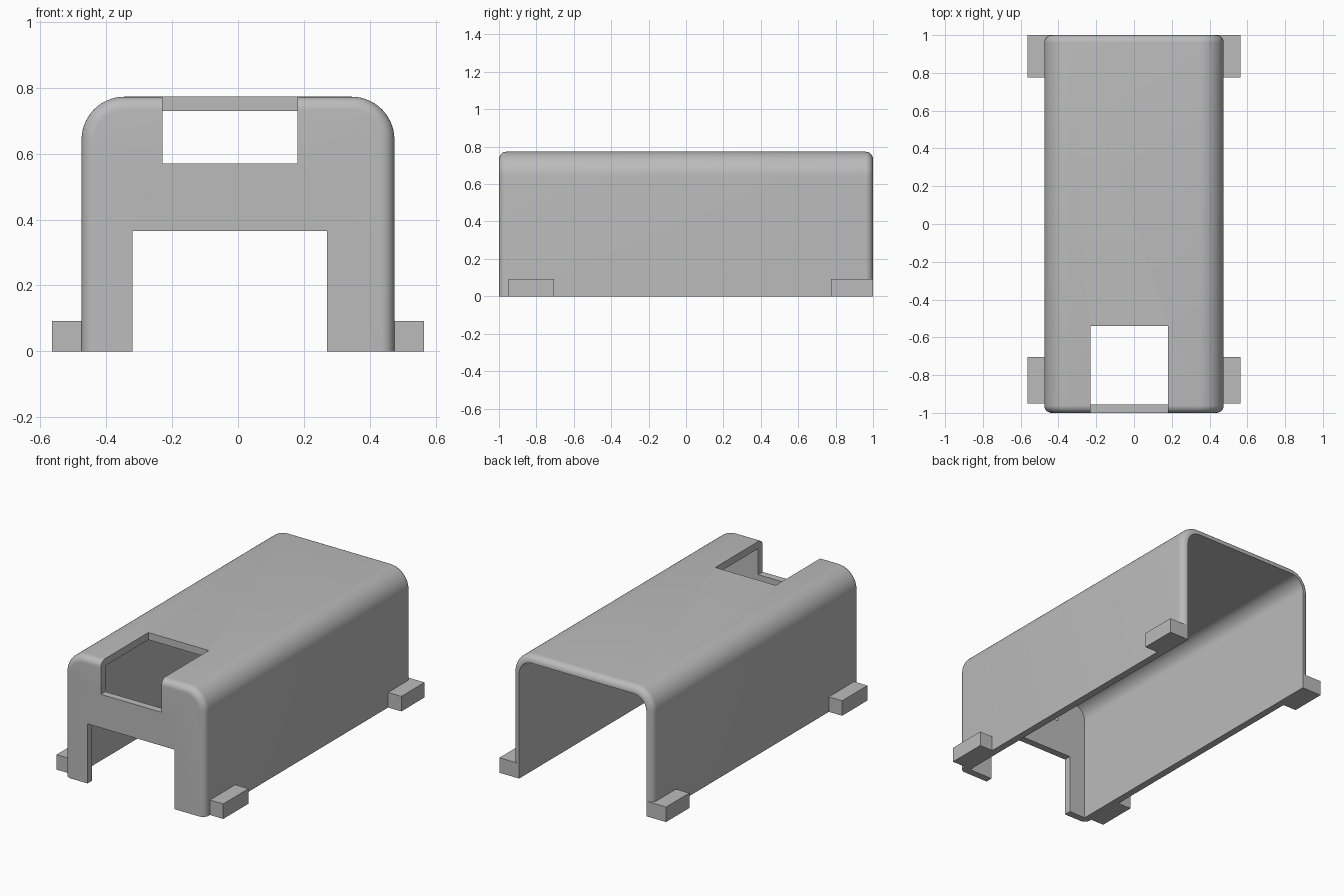
import bpy
import bmesh
import math

cube = bpy.data.objects.get("Cube")
if cube:
    bpy.data.objects.remove(cube, do_unlink=True)

HALF_W, HEIGHT, CORNER = 0.475, 0.773, 0.13
WALL, ROUND = 0.044, 0.04

grey = bpy.data.materials.new("plain grey")
grey.use_nodes = True
colour = (0.5, 0.5, 0.5, 1)
grey.diffuse_color = colour
grey.node_tree.nodes["Principled BSDF"].inputs["Base Color"].default_value = colour


def finish(name, bm):
    bmesh.ops.recalc_face_normals(bm, faces=bm.faces)
    mesh = bpy.data.meshes.new(name)
    bm.to_mesh(mesh)
    bm.free()
    mesh.materials.append(grey)
    obj = bpy.data.objects.new(name, mesh)
    bpy.context.collection.objects.link(obj)
    return obj


def box(name, x, y, z):
    bm = bmesh.new()
    bmesh.ops.create_cube(bm, size=1)
    for v in bm.verts:
        for i, (low, high) in enumerate((x, y, z)):
            v.co[i] = high if v.co[i] > 0 else low
    return finish(name, bm)


def arch(inset, bottom, steps=14):
    """Round-shouldered section, as (x, z) points from one foot to the other."""
    w, h, r = HALF_W - inset, HEIGHT - inset, CORNER - inset
    half = []
    for i in range(steps + 1):
        a = math.pi / 2 * i / steps
        half.append((w - r + r * math.cos(a), h - r + r * math.sin(a)))
    return ([(w, bottom)] + half + [(-x, z) for x, z in reversed(half)]
            + [(-w, bottom)])


def loft(name, sections, bottom):
    """Solid through arch sections given as (y, inset)."""
    bm = bmesh.new()
    rings = [[bm.verts.new((x, y, z)) for x, z in arch(inset, bottom)]
             for y, inset in sections]
    for a, b in zip(rings, rings[1:]):
        for i in range(len(a)):
            j = (i + 1) % len(a)
            bm.faces.new((a[i], a[j], b[j], b[i]))
    bm.faces.new(rings[0])
    bm.faces.new(rings[-1])
    return finish(name, bm)


# Housing with softly rounded end rims
rim = []
for i in range(9):
    a = math.pi / 2 * i / 8
    rim.append((1 - ROUND * (1 - math.sin(a)), ROUND * (1 - math.cos(a))))
housing = loft("housing", [(-y, d) for y, d in reversed(rim)] + rim, 0)

# Hollow inside, window over the front edge, and front doorway
cutters = [
    loft("hollow_cutter", [(-1 + WALL, WALL), (1.2, WALL)], -0.2),
    box("window_cutter", (-0.23, 0.18), (-1.2, -0.54), (0.57, 1)),
    box("doorway_cutter", (-0.32, 0.27), (-1.2, -0.8), (-0.2, 0.365)),
]
for cutter in cutters:
    cutter.hide_render = True
    cut = housing.modifiers.new(cutter.name, "BOOLEAN")
    cut.operation = "DIFFERENCE"
    cut.solver = "EXACT"
    cut.object = cutter

# Bake the cuts, then drop the cutters
bpy.context.view_layer.update()
result = housing.evaluated_get(bpy.context.evaluated_depsgraph_get())
baked = bpy.data.meshes.new_from_object(result)
housing.modifiers.clear()
housing.data = baked
for cutter in cutters:
    bpy.data.objects.remove(cutter, do_unlink=True)

bpy.ops.object.select_all(action="DESELECT")
housing.select_set(True)
bpy.context.view_layer.objects.active = housing
bpy.ops.object.shade_smooth_by_angle(angle=math.radians(30))

# Mounting feet, reaching through the wall thickness
for end, y in (("front", (-0.95, -0.705)), ("back", (0.775, 1))):
    for side, s in (("left", 1), ("right", -1)):
        x = sorted((s * (HALF_W - WALL), s * 0.565))
        box(f"{end}_{side}_foot", x, y, (0, 0.092))
